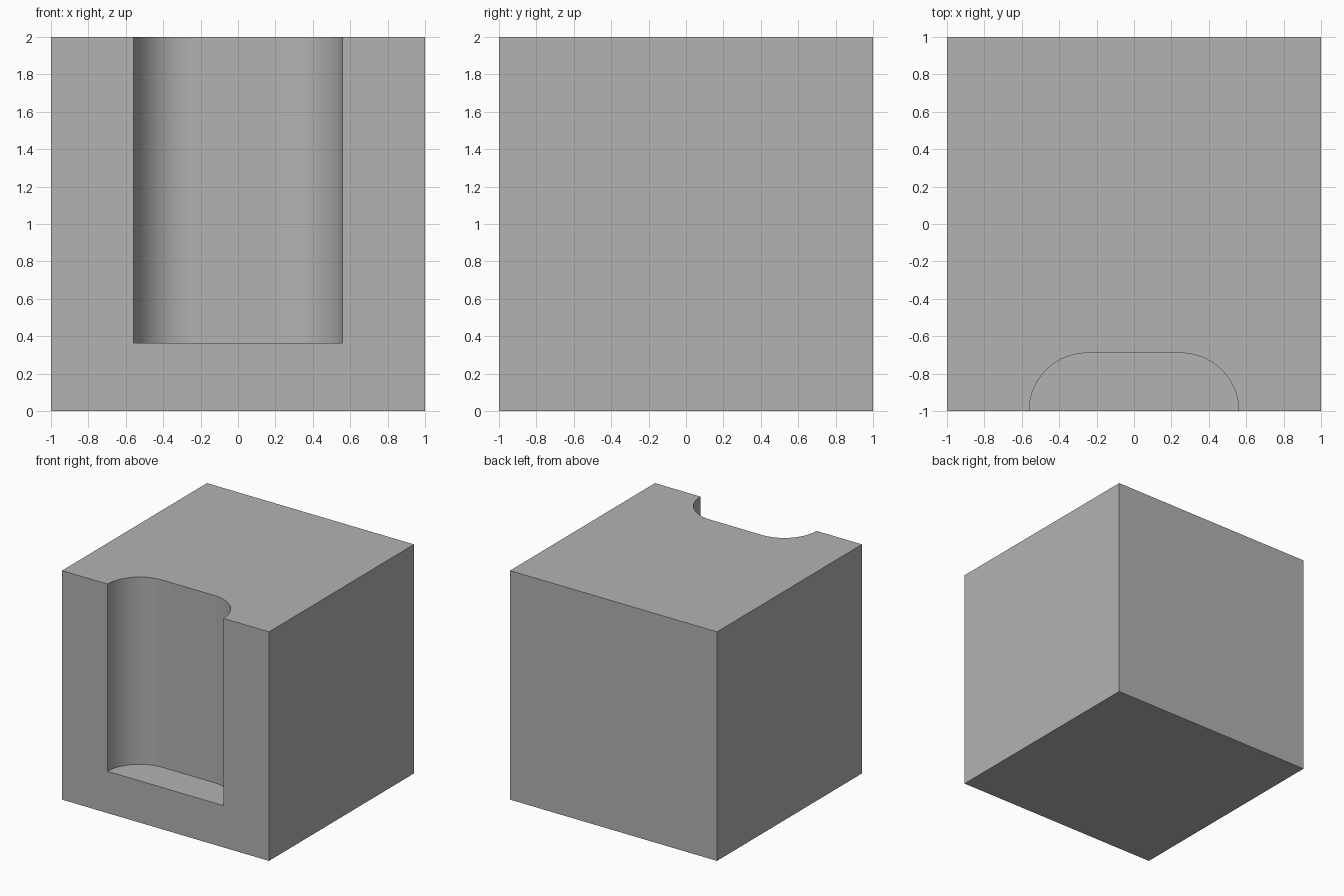
import bpy
import bmesh
import math

default = bpy.data.objects.get("Cube")
if default:
    bpy.data.objects.remove(default, do_unlink=True)

HALF_WIDTH = 0.56   # half the width of the slot
RADIUS = 0.31       # corner radius, equal to the slot depth
FLOOR = 0.365       # height of the slot floor
SEGMENTS = 24

grey = bpy.data.materials.new("plain_grey")
grey.use_nodes = True
colour = (0.448, 0.448, 0.448, 1)
grey.diffuse_color = colour
grey.node_tree.nodes["Principled BSDF"].inputs["Base Color"].default_value = colour

# Solid cube body
bpy.ops.mesh.primitive_cube_add(size=2, location=(0, 0, 1))
block = bpy.context.object
block.name = "block"
block.data.materials.append(grey)

# Slot plan: two quarter-round corners joined by a flat back, open at the front
centre = HALF_WIDTH - RADIUS
right_arc = [(centre + RADIUS * math.cos(a), -1 + RADIUS * math.sin(a))
             for a in (math.pi / 2 * i / SEGMENTS for i in range(SEGMENTS + 1))]
left_arc = [(-x, y) for x, y in reversed(right_arc)]
plan = [(HALF_WIDTH, -1.2)] + right_arc + left_arc + [(-HALF_WIDTH, -1.2)]

# Cutter extruded from the slot floor past the top
bm = bmesh.new()
base = bm.faces.new([bm.verts.new((x, y, FLOOR)) for x, y in plan])
top = bmesh.ops.extrude_face_region(bm, geom=[base])["geom"]
bmesh.ops.translate(bm, vec=(0, 0, 2), verts=[v for v in top if isinstance(v, bmesh.types.BMVert)])
bmesh.ops.recalc_face_normals(bm, faces=bm.faces)
mesh = bpy.data.meshes.new("slot_cutter")
bm.to_mesh(mesh)
bm.free()
mesh.materials.append(grey)
cutter = bpy.data.objects.new("slot_cutter", mesh)
bpy.context.collection.objects.link(cutter)
cutter.hide_render = True

# Cut the slot, then discard the cutter
cut = block.modifiers.new("slot", 'BOOLEAN')
cut.operation = 'DIFFERENCE'
cut.solver = 'EXACT'
cut.object = cutter
bpy.ops.object.modifier_apply(modifier=cut.name)
bpy.data.objects.remove(cutter, do_unlink=True)

# Smooth slot corners with sharp block edges
bpy.ops.object.shade_smooth_by_angle(angle=math.radians(30))
